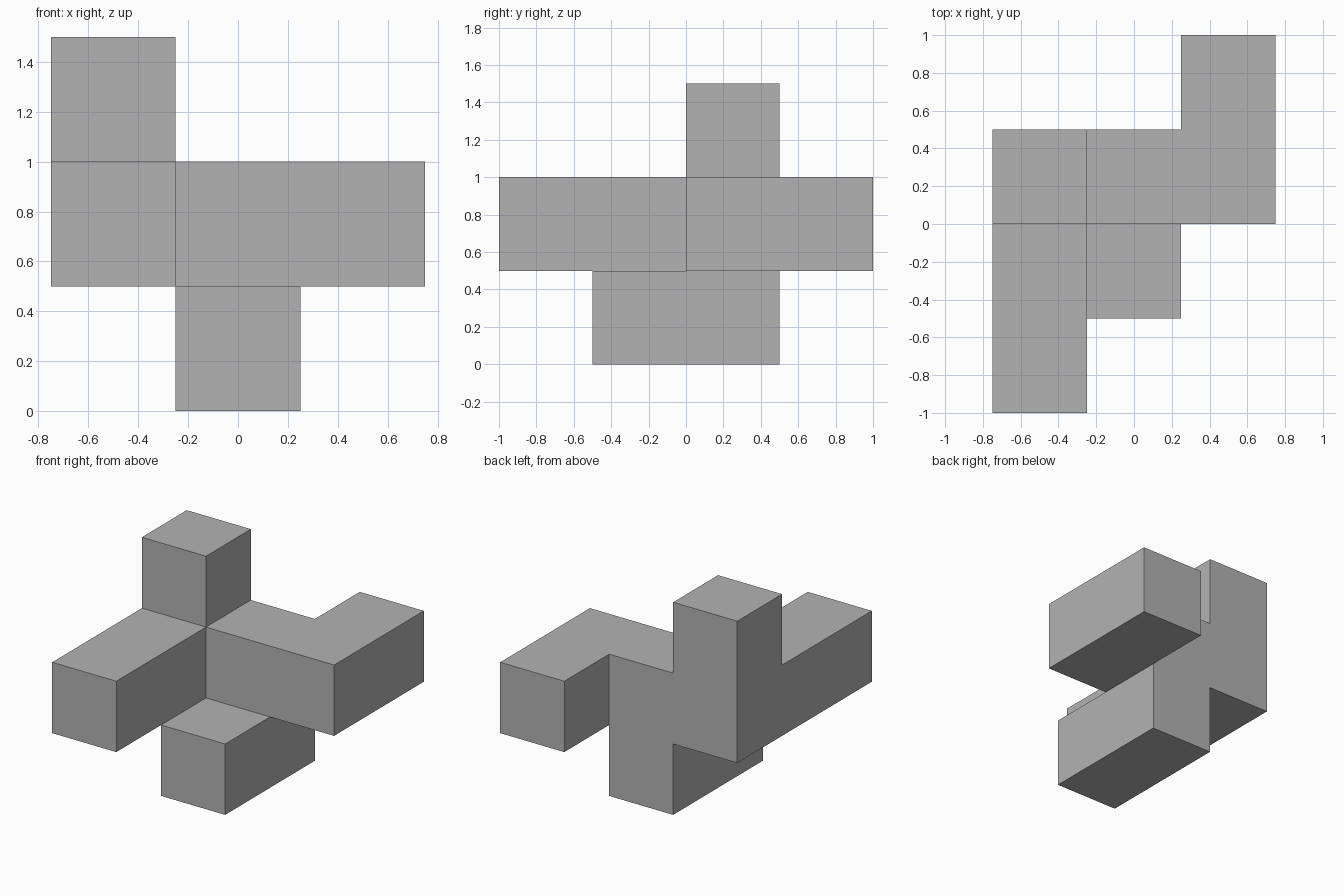
import bpy
import bmesh
from mathutils import Vector

cube = bpy.data.objects.get("Cube")
if cube:
    bpy.data.objects.remove(cube, do_unlink=True)

SIZE = 0.5
ORIGIN = Vector((-0.75, -1.0, 0.0))

# Bars on a half-unit grid: first cell and cell count along x, y, z
BARS = [
    ((1, 1, 0), (1, 2, 1)),  # foot
    ((0, 0, 1), (1, 3, 1)),  # right arm
    ((1, 2, 1), (1, 1, 1)),  # crossbar
    ((2, 2, 1), (1, 2, 1)),  # left arm
    ((0, 2, 2), (1, 1, 1)),  # upright
]

cells = set()
for start, count in BARS:
    for i in range(count[0]):
        for j in range(count[1]):
            for k in range(count[2]):
                cells.add((start[0] + i, start[1] + j, start[2] + k))

# Outer skin: one square wherever a cell has no neighbour
bm = bmesh.new()
for cell in cells:
    centre = ORIGIN + (Vector(cell) + Vector((0.5, 0.5, 0.5))) * SIZE
    for axis in range(3):
        for sign in (-1, 1):
            neighbour = list(cell)
            neighbour[axis] += sign
            if tuple(neighbour) in cells:
                continue
            n, u = Vector(), Vector()
            n[axis] = sign
            u[(axis + 1) % 3] = 1
            v = n.cross(u)
            corners = (-u - v, u - v, u + v, v - u)
            bm.faces.new([bm.verts.new(centre + (n + c) * SIZE / 2) for c in corners])

# Weld the squares and merge flat regions into clean faces
bmesh.ops.remove_doubles(bm, verts=bm.verts[:], dist=0.001)
bmesh.ops.dissolve_limit(bm, angle_limit=0.01, verts=bm.verts[:], edges=bm.edges[:])

mesh = bpy.data.meshes.new("block_piece")
bm.to_mesh(mesh)
bm.free()

# Plain grey
grey = bpy.data.materials.new("plain_grey")
grey.use_nodes = True
colour = (0.45, 0.45, 0.45, 1.0)
grey.diffuse_color = colour
grey.node_tree.nodes["Principled BSDF"].inputs["Base Color"].default_value = colour
mesh.materials.append(grey)

piece = bpy.data.objects.new("block_piece", mesh)
bpy.context.scene.collection.objects.link(piece)
